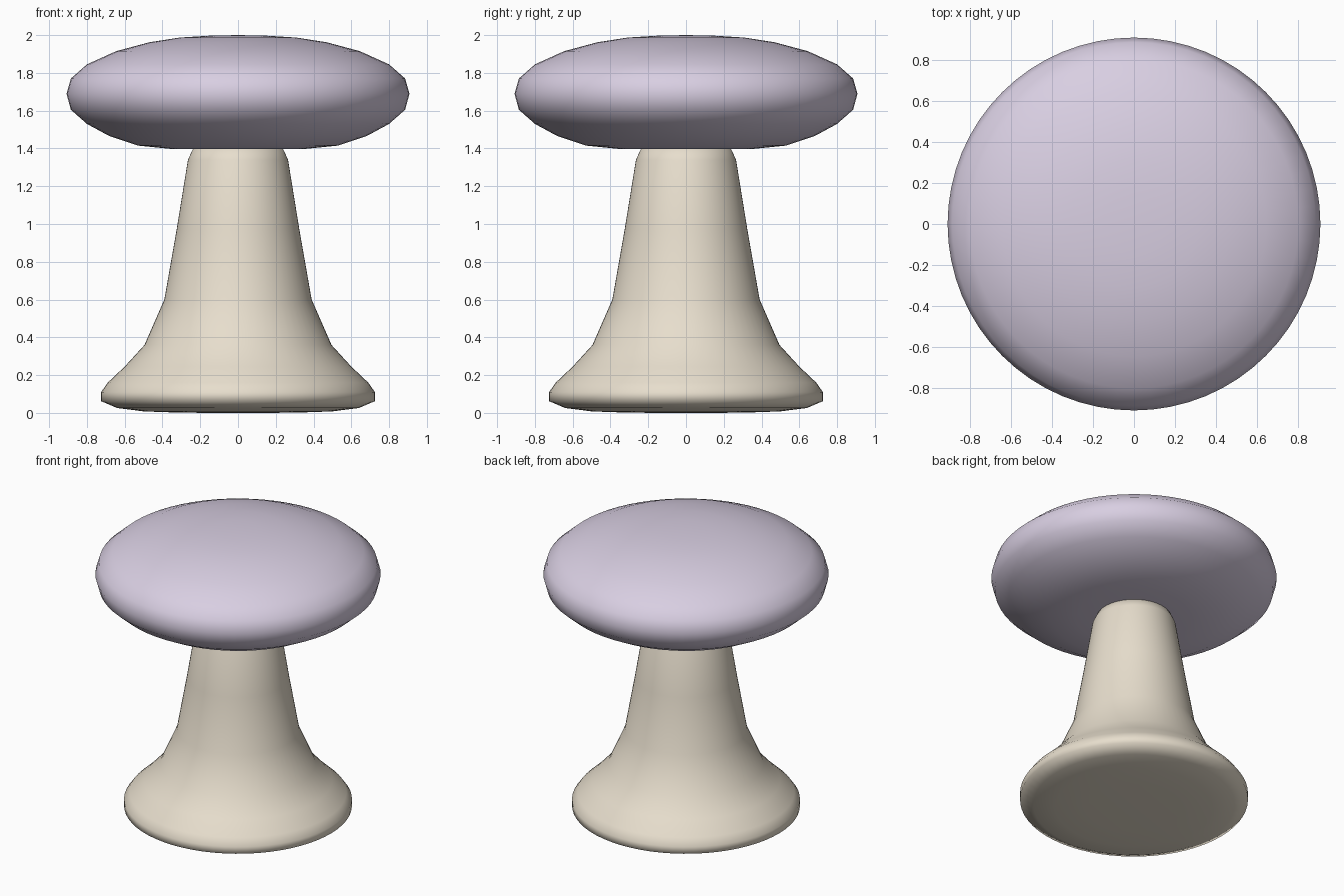
import bpy, math

if "Cube" in bpy.data.objects:
    bpy.data.objects.remove(bpy.data.objects["Cube"])


def material(name, color):
    m = bpy.data.materials.new(name)
    m.diffuse_color = (*color, 1)
    m.use_nodes = True
    m.node_tree.nodes["Principled BSDF"].inputs["Base Color"].default_value = m.diffuse_color
    return m


def lathe(name, profile, mat, n=64):
    """Revolve (radius, z) points about z; first and last points are poles."""
    rings = profile[1:-1]
    verts = [(r * math.cos(2 * math.pi * i / n), r * math.sin(2 * math.pi * i / n), z)
             for r, z in rings for i in range(n)]
    faces = []
    for k in range(len(rings) - 1):
        for i in range(n):
            j = (i + 1) % n
            faces.append((k * n + i, k * n + j, (k + 1) * n + j, (k + 1) * n + i))
    bottom, top = len(verts), len(verts) + 1
    verts += [(0, 0, profile[0][1]), (0, 0, profile[-1][1])]
    last = (len(rings) - 1) * n
    for i in range(n):
        j = (i + 1) % n
        faces.append((bottom, j, i))
        faces.append((top, last + i, last + j))
    mesh = bpy.data.meshes.new(name)
    mesh.from_pydata(verts, [], faces)
    mesh.polygons.foreach_set("use_smooth", [True] * len(mesh.polygons))
    mesh.materials.append(mat)
    obj = bpy.data.objects.new(name, mesh)
    bpy.context.collection.objects.link(obj)
    return obj


# Flared stem, its rounded top tucked into the cap
lathe("stem", [(0, 0.0), (0.3, 0.001), (0.5, 0.008), (0.64, 0.026), (0.725, 0.062),
               (0.725, 0.11), (0.69, 0.16), (0.60, 0.245), (0.495, 0.36),
               (0.39, 0.60), (0.325, 0.97), (0.265, 1.34), (0.24, 1.395),
               (0.18, 1.425), (0.09, 1.435), (0, 1.437)],
      material("cream", (0.80, 0.73, 0.61)))

# Flattened round cap
lathe("cap", [(0, 1.395), (0.18, 1.395), (0.36, 1.398), (0.53, 1.415), (0.68, 1.465),
              (0.80, 1.53), (0.885, 1.605), (0.908, 1.69), (0.885, 1.77),
              (0.80, 1.845), (0.645, 1.915), (0.47, 1.962), (0.31, 1.987),
              (0.15, 1.997), (0, 2.0)],
      material("lilac", (0.69, 0.62, 0.76)))
